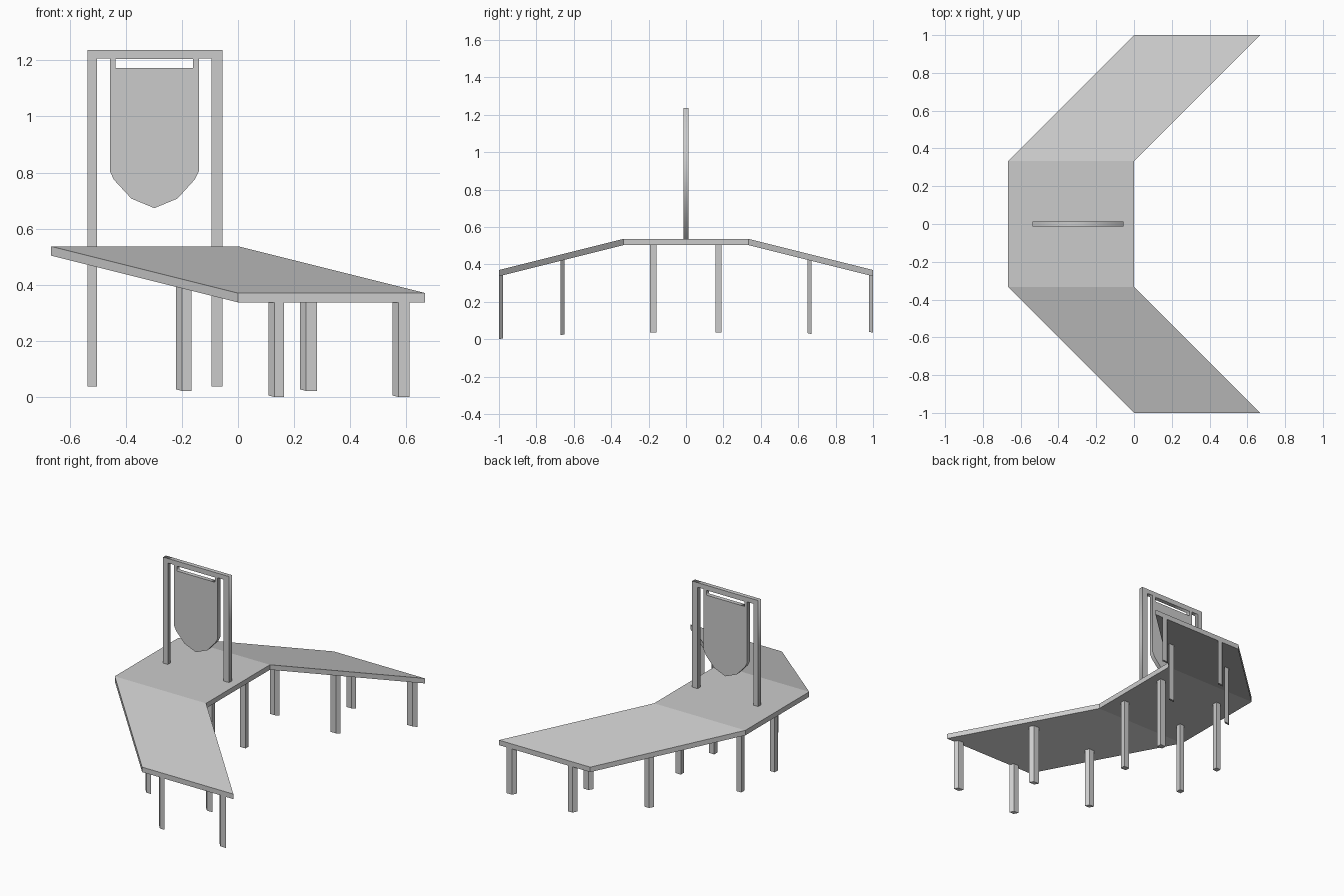
import bpy, bmesh
from mathutils import Matrix, Vector

if "Cube" in bpy.data.objects:
    bpy.data.objects.remove(bpy.data.objects["Cube"])

BEND = 1 / 3          # wings start at this distance from the centre
UNDER, TOP = 0.504, 0.537


def bent_box(name, x, y, z):
    """Box whose parts beyond the bend lines sweep forward and down."""
    bm = bmesh.new()
    bmesh.ops.create_cube(bm, size=1)
    size = Vector((x[1] - x[0], y[1] - y[0], z[1] - z[0]))
    mid = Vector((sum(x) / 2, sum(y) / 2, sum(z) / 2))
    bm.transform(Matrix.Translation(mid) @ Matrix.Diagonal(size.to_4d()))
    for cut in (-BEND, BEND):
        if y[0] < cut < y[1]:
            geom = bm.verts[:] + bm.edges[:] + bm.faces[:]
            bmesh.ops.bisect_plane(bm, geom=geom, plane_co=(0, cut, 0), plane_no=(0, 1, 0))
    for v in bm.verts:
        d = max(0, abs(v.co.y) - BEND)
        v.co.x += d
        v.co.z -= d / 4
    bmesh.ops.recalc_face_normals(bm, faces=bm.faces[:])
    me = bpy.data.meshes.new(name)
    bm.to_mesh(me)
    bm.free()
    ob = bpy.data.objects.new(name, me)
    bpy.context.collection.objects.link(ob)
    return ob


# Bent table top
bent_box("table_top", (-0.667, 0), (-1, 1), (UNDER, TOP))

# Leg pairs: y range and bottom height before bending
rows = {
    "front_outer": (-1.0, -0.979, 0.1707),
    "front_inner": (-0.67, -0.649, 0.106),
    "middle_front": (-0.192, -0.159, 0.037),
    "middle_back": (0.157, 0.19, 0.037),
    "back_inner": (0.649, 0.67, 0.112),
    "back_outer": (0.979, 1.0, 0.202),
}
rows["front_outer"] = (-1.0, -0.979, 1 / 6)
for row, (y0, y1, bottom) in rows.items():
    for side, xs in (("left", (-0.537, -0.503)), ("right", (-0.095, -0.055))):
        bent_box(f"{row}_{side}_leg", xs, (y0, y1), (bottom, UNDER))

# Hanging shield panel with its frame, one outline plus a slot
bar = 1.207
outline = [(-0.537, TOP), (-0.503, TOP), (-0.503, bar), (-0.457, bar),
           (-0.457, 0.805), (-0.442, 0.774), (-0.38, 0.707), (-0.298, 0.673),
           (-0.216, 0.707), (-0.155, 0.774), (-0.139, 0.805), (-0.139, bar),
           (-0.095, bar), (-0.095, TOP), (-0.055, TOP), (-0.055, 1.237), (-0.537, 1.237)]
slot = [(-0.436, 1.172), (-0.16, 1.172), (-0.16, 1.204), (-0.436, 1.204)]
cu = bpy.data.curves.new("shield_frame", 'CURVE')
cu.dimensions = '2D'
cu.fill_mode = 'BOTH'
cu.extrude = 0.014
for pts in (outline, slot):
    sp = cu.splines.new('POLY')
    sp.points.add(len(pts) - 1)
    for p, (x, z) in zip(sp.points, pts):
        p.co = (x, z, 0, 1)
    sp.use_cyclic_u = True
frame = bpy.data.objects.new("shield_frame", cu)
frame.rotation_euler.x = 1.5707963
bpy.context.collection.objects.link(frame)
bpy.context.view_layer.objects.active = frame
frame.select_set(True)
bpy.ops.object.convert(target='MESH')
